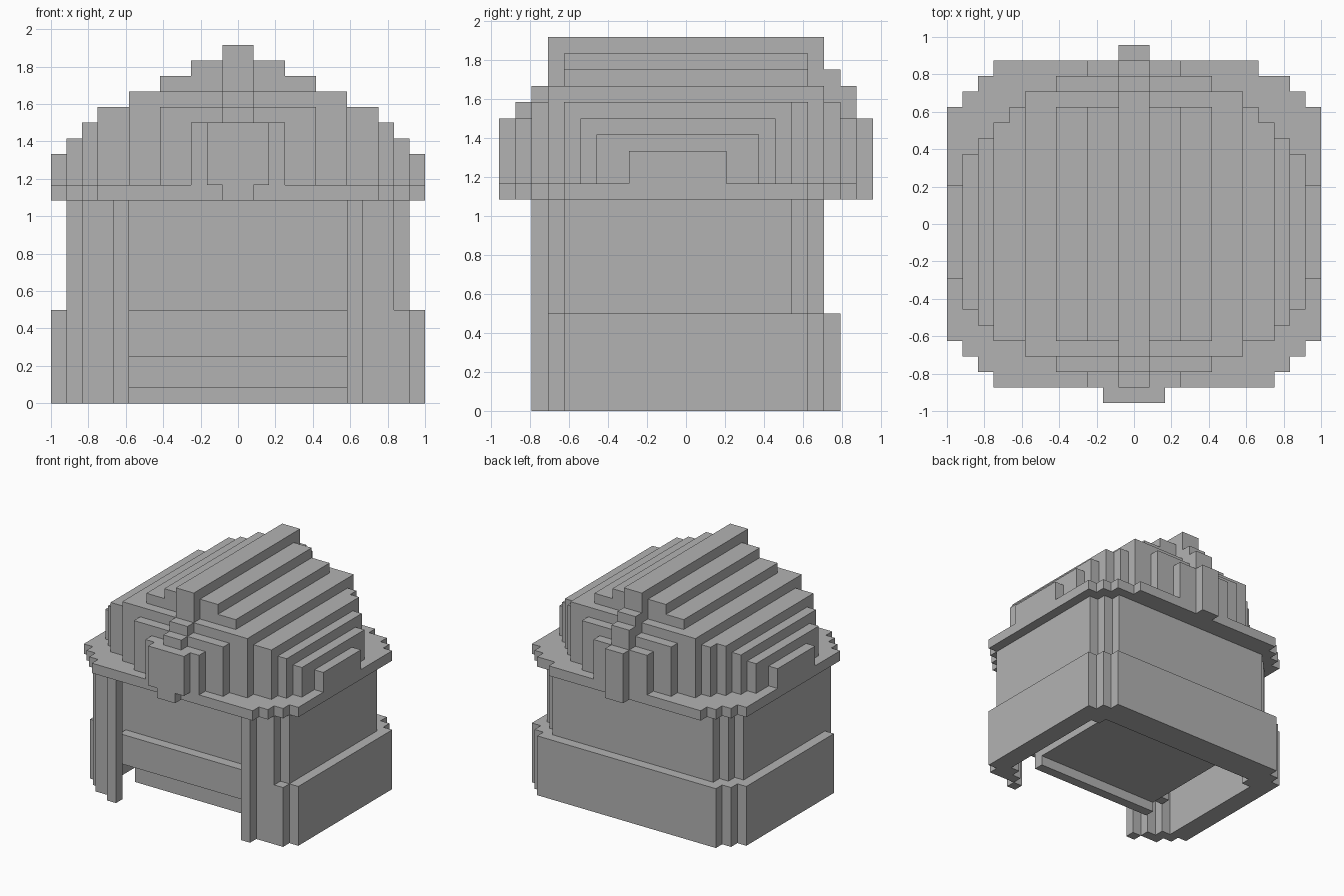
import bpy
import bmesh

cube = bpy.data.objects.get("Cube")
if cube:
    bpy.data.objects.remove(cube, do_unlink=True)

U = 1 / 12  # block size

grey = bpy.data.materials.new("plain grey")
grey.use_nodes = True
colour = (0.45, 0.45, 0.45, 1)
grey.diffuse_color = colour
grey.node_tree.nodes["Principled BSDF"].inputs["Base Color"].default_value = colour


def blocks(name, *boxes):
    """One object from boxes given as x, y and z ranges in block units."""
    bm = bmesh.new()
    for xs, ys, zs in boxes:
        verts = bmesh.ops.create_cube(bm, size=1)["verts"]
        for v in verts:
            v.co = ((xs[v.co.x > 0] - 12) * U,
                    (ys[v.co.y > 0] - 11.5) * U,
                    zs[v.co.z > 0] * U)
    mesh = bpy.data.meshes.new(name)
    bm.to_mesh(mesh)
    bm.free()
    mesh.materials.append(grey)
    obj = bpy.data.objects.new(name, mesh)
    bpy.context.collection.objects.link(obj)
    return obj


def wide(half):
    """Centred x range."""
    return (12 - half, 12 + half)


wall = (0, 13)
skirt = (0, 6)

# Side walls with stepped corners, and the front posts
for side, at in (("right", lambda a, b: (a, b)),
                 ("left", lambda a, b: (24 - b, 24 - a))):
    blocks(side + "_wall",
           (at(1, 2), (4, 18), wall),
           (at(2, 3), (17, 19), wall),
           (at(2, 4), (3, 4), wall),
           (at(2, 3), (3, 5), wall))
    blocks(side + "_front_post", (at(4, 5), (2, 3), wall))

# Back wall
blocks("back_wall", ((3, 21), (19, 20), wall), ((2, 22), (18, 19), wall))

# Raised skirt round the sides and back
blocks("right_skirt", ((0, 1), (5, 19), skirt), ((1, 2), (18, 20), skirt))
blocks("left_skirt", ((23, 24), (4, 19), skirt), ((22, 23), (18, 20), skirt),
       ((22, 23), (3, 5), skirt))
blocks("back_skirt", ((2, 22), (20, 21), skirt), ((2, 22), (19, 20), skirt))

# Recessed front and the raised floor
blocks("front_panel", ((3, 21), (5, 6), (3, 13)))
blocks("front_band", (wide(8), (4, 5), (3, 6)))
blocks("floor_edge", (wide(7), (5, 6), (1, 3)))
blocks("floor", (wide(7), (6, 19), (2, 3)))

# Eave slab with stepped corners
eave = (13, 14)
blocks("eave",
       ((3, 21), (1, 21), eave),
       ((3, 20), (21, 22), eave),
       ((2, 22), (2, 21), eave),
       ((1, 23), (3, 20), eave),
       ((0, 24), (4, 19), eave))

# Roof tiers: half width, y range, top
tiers = [
    (12, (8, 14), 16), (11, (6, 16), 17), (10, (5, 17), 18),
    (9, (4, 18), 19), (8, (4, 19), 19), (7, (3, 20), 20),
    (5, (4, 19), 21), (3, (4, 19), 22),
]
blocks("roof_tiers", *[(wide(h), ys, (14, top)) for h, ys, top in tiers])

# Stepped gables on both ends
blocks("front_gable", (wide(5), (2, 4), (14, 19)), (wide(3), (1, 4), (14, 18)))
blocks("back_gable", (wide(5), (19, 21), (14, 19)), (wide(3), (19, 22), (14, 18)))

# Ridge beam stepping down at each end
blocks("ridge",
       (wide(1), (3, 20), (14, 23)),
       (wide(1), (2, 3), (14, 20)),
       (wide(1), (1, 2), (14, 19)),
       (wide(1), (20, 21), (14, 21)),
       (wide(1), (21, 22), (14, 20)),
       (wide(1), (22, 23), (13, 18)))

# Emblem block on the front gable
blocks("front_emblem", (wide(2), (0, 1), (14, 18)), (wide(1), (0, 1), (13, 14)))
